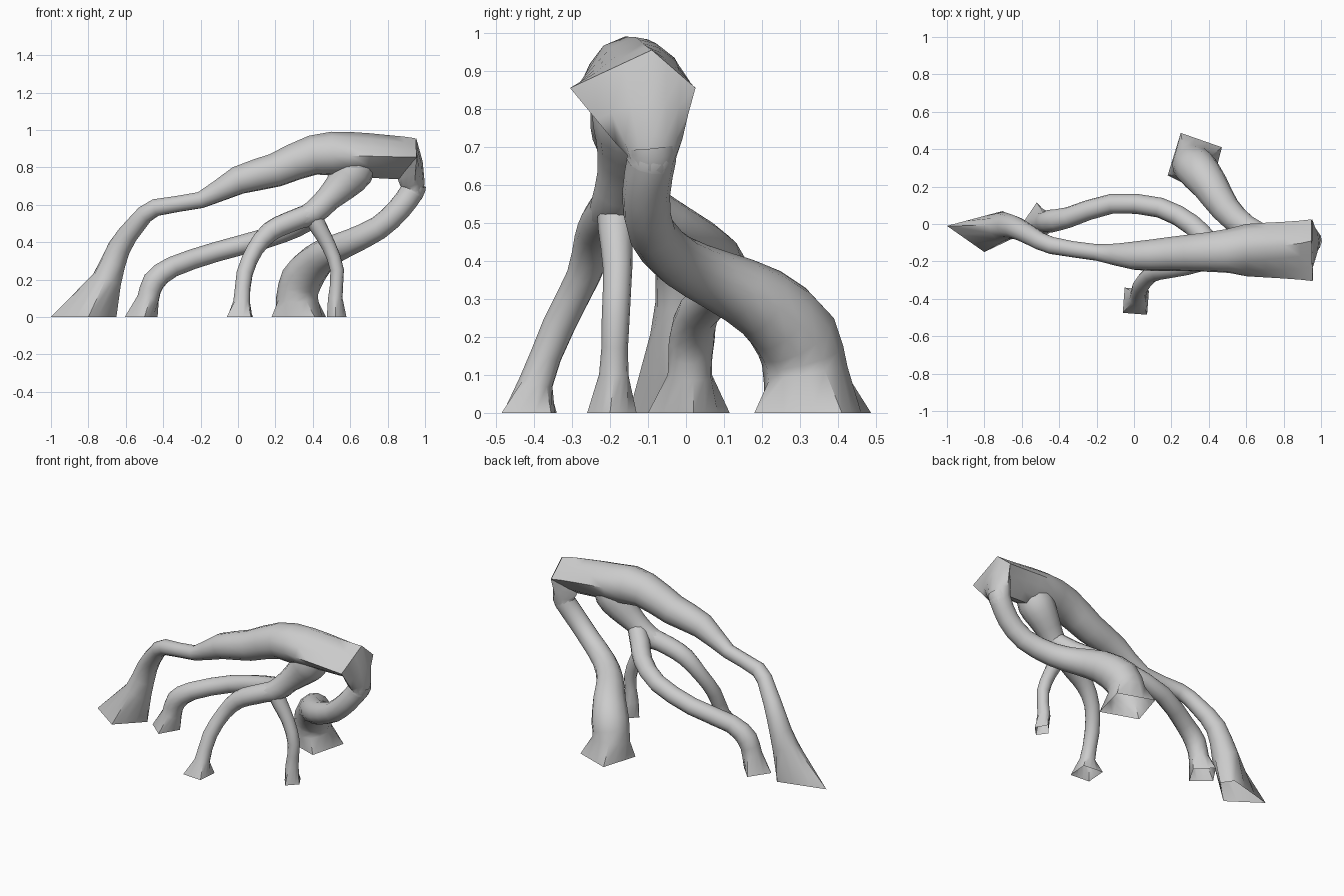
import bpy, bmesh
from math import cos, sin, pi
from mathutils import Vector

SIDES = 12


def quad_ring(corners):
    """Four corners with two extra points along each side."""
    c = [Vector(p) for p in corners]
    return [c[i].lerp(c[(i + 1) % 4], k / 3) for i in range(4) for k in range(3)]


def smooth_path(pts, has_foot):
    """Insert one Catmull-Rom midpoint between (x, y, z, radius) points."""
    p = [Vector(q) for q in pts]
    out = []
    for i in range(len(p) - 1):
        a, b = p[max(i - 1, 0)], p[min(i + 2, len(p) - 1)]
        out.append(p[i])
        if i or not has_foot:
            out.append((p[i] + p[i + 1]) * 0.5625 - (a + b) * 0.0625)
    return out + [p[-1]]


def root(name, path, foot=None, end=None, blend=(), cap_end=False):
    """Tapered tube along a path, flaring into a four-cornered open foot."""
    path = smooth_path(path, bool(foot))
    pos = [p.to_3d() for p in path]
    rings = []
    u = Vector((1, 0.1, 0))
    if foot:
        base = quad_ring([(x, y, 0) for x, y in foot])
        u = base[0] - sum(base, Vector()) / SIDES
        rings.append(base)
    for i, p in enumerate(pos):
        if foot and i == 0:
            continue
        t = (pos[min(i + 1, len(pos) - 1)] - pos[max(i - 1, 0)]).normalized()
        u = (u - t * u.dot(t)).normalized()
        v = t.cross(u)
        r = path[i][3] * 1.02
        rings.append([p + (u * cos(a) + v * sin(a)) * r
                      for a in (2 * pi * k / SIDES for k in range(SIDES))])
    if end:
        # Pick the corner order that twists least, then blend towards it
        q = quad_ring(end)
        options = [o[k:] + o[:k] for o in (q, q[::-1]) for k in range(SIDES)]
        best = min(options, key=lambda o: sum(
            (a - b).length_squared for a, b in zip(o, rings[-1])))
        for j, w in enumerate(blend, 2):
            shift = pos[-j] - pos[-1]
            rings[-j] = [a.lerp(b + shift, w) for a, b in zip(rings[-j], best)]
        rings[-1] = best
    bm = bmesh.new()
    vs = [[bm.verts.new(p) for p in ring] for ring in rings]
    for a, b in zip(vs, vs[1:]):
        for k in range(SIDES):
            n = (k + 1) % SIDES
            bm.faces.new((a[k], a[n], b[n], b[k]))
    if cap_end:
        bm.faces.new(vs[-1])
    bmesh.ops.recalc_face_normals(bm, faces=bm.faces)
    mesh = bpy.data.meshes.new(name)
    bm.to_mesh(mesh)
    bm.free()
    ob = bpy.data.objects.new(name, mesh)
    bpy.context.collection.objects.link(ob)
    bpy.ops.object.select_all(action='DESELECT')
    ob.select_set(True)
    bpy.context.view_layer.objects.active = ob
    bpy.ops.object.shade_smooth_by_angle(angle=0.9)


# Thick main root: far left foot up to the blunt top end
root("main_root", [
    (-0.79, -0.03, 0, 0.13), (-0.70, -0.015, 0.2, 0.078), (-0.635, -0.02, 0.37, 0.06),
    (-0.54, -0.07, 0.50, 0.05), (-0.44, -0.115, 0.585, 0.046), (-0.2, -0.152, 0.625, 0.044),
    (0.0, -0.17, 0.73, 0.075), (0.2, -0.16, 0.785, 0.09), (0.4, -0.15, 0.865, 0.105),
    (0.6, -0.14, 0.87, 0.125), (0.8, -0.14, 0.86, 0.125), (0.95, -0.14, 0.85, 0.13)],
    foot=[(-1, -0.01), (-0.8, -0.15), (-0.65, 0.0), (-0.7, 0.07)],
    end=[(0.955, -0.305, 0.855), (0.95, -0.09, 0.955), (0.95, 0.025, 0.855),
         (0.90, -0.11, 0.735)], blend=(0.8, 0.65, 0.5, 0.35), cap_end=True)

# Back root sweeping down from the blunt end, flaring into it at the top
root("back_root", [
    (0.325, 0.335, 0, 0.16), (0.315, 0.315, 0.1, 0.11), (0.34, 0.29, 0.2, 0.11),
    (0.41, 0.20, 0.29, 0.095), (0.49, 0.08, 0.35, 0.078), (0.6, -0.02, 0.4, 0.068),
    (0.75, -0.09, 0.475, 0.062), (0.86, -0.105, 0.575, 0.062), (0.93, -0.09, 0.67, 0.063),
    (0.94, -0.09, 0.70, 0.064)],
    foot=[(0.25, 0.487), (0.18, 0.26), (0.41, 0.18), (0.47, 0.41)])
root("back_root_flare", [
    (0.925, -0.093, 0.66, 0.063), (0.94, -0.09, 0.70, 0.066), (0.935, -0.11, 0.79, 0.09)],
    end=[(0.957, -0.305, 0.855), (0.953, -0.09, 0.955), (0.953, 0.025, 0.855),
         (0.85, -0.12, 0.76)], blend=(0.5, 0.2))

# Short stem below the main root, where the thin roots meet
root("stem", [
    (0.66, -0.14, 0.86, 0.09), (0.62, -0.14, 0.78, 0.105), (0.56, -0.145, 0.71, 0.09),
    (0.48, -0.165, 0.63, 0.068), (0.40, -0.185, 0.555, 0.064), (0.30, -0.21, 0.515, 0.048)])

# Long left root
root("left_root", [
    (-0.51, 0.005, 0, 0.09), (-0.48, 0.01, 0.1, 0.058), (-0.45, 0.015, 0.19, 0.06),
    (-0.35, 0.035, 0.268, 0.054), (-0.12, 0.108, 0.347, 0.052), (0.14, 0.087, 0.418, 0.053),
    (0.31, -0.005, 0.482, 0.055), (0.39, -0.09, 0.535, 0.058), (0.46, -0.155, 0.60, 0.055)],
    foot=[(-0.605, -0.01), (-0.5, -0.1), (-0.43, 0.02), (-0.52, 0.115)])

# Front root
root("front_root", [
    (0.01, -0.41, 0, 0.09), (0.02, -0.395, 0.08, 0.045), (0.035, -0.335, 0.23, 0.043),
    (0.09, -0.27, 0.36, 0.044), (0.17, -0.24, 0.455, 0.053), (0.27, -0.22, 0.505, 0.056),
    (0.4, -0.185, 0.555, 0.057)],
    foot=[(-0.05, -0.34), (-0.06, -0.475), (0.07, -0.485), (0.08, -0.355)])

# Short right root
root("right_root", [
    (0.53, -0.195, 0, 0.08), (0.52, -0.19, 0.1, 0.038), (0.53, -0.185, 0.25, 0.036),
    (0.485, -0.18, 0.38, 0.038), (0.43, -0.185, 0.48, 0.045), (0.39, -0.185, 0.56, 0.05)],
    foot=[(0.475, -0.2), (0.52, -0.26), (0.58, -0.2), (0.54, -0.13)])
